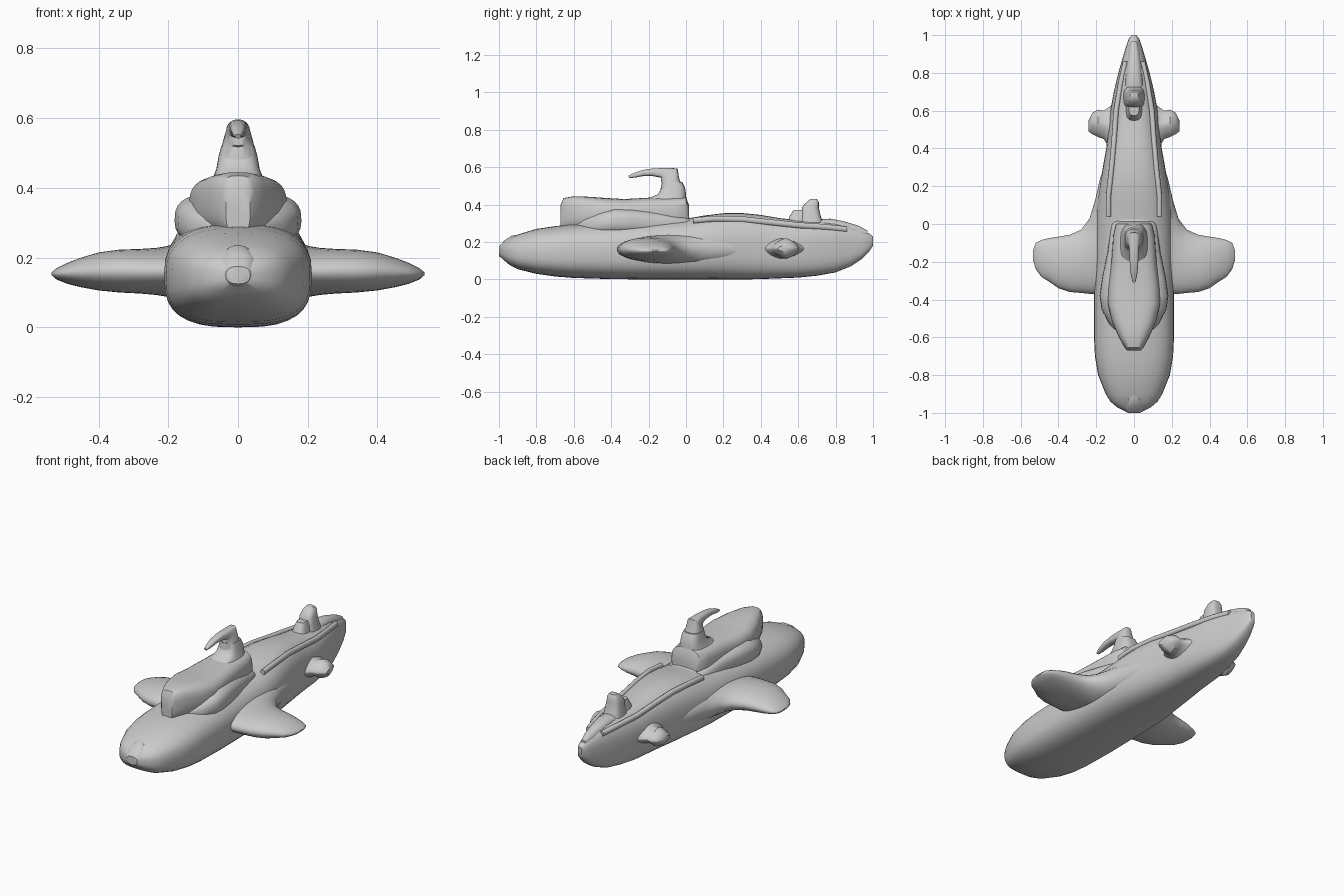
import bpy, bmesh, math
from mathutils import Vector as V


def ring(c, u, v, n_top=2.4, n_bot=2.4, count=32):
    """Closed rounded-box section around c with half axes u and v."""
    pts = []
    for i in range(count):
        a = 2 * math.pi * i / count
        ca, sa = math.cos(a), math.sin(a)
        p = 2 / (n_top if sa >= 0 else n_bot)
        pts.append(V(c) + V(u) * math.copysign(abs(ca) ** p, ca)
                   + V(v) * math.copysign(abs(sa) ** p, sa))
    return pts


def loft(name, rings, mirror=False, angle=40):
    bm = bmesh.new()
    rows = [[bm.verts.new(p) for p in r] for r in rings]
    n = len(rows[0])
    for a, b in zip(rows, rows[1:]):
        for i in range(n):
            j = (i + 1) % n
            bm.faces.new((a[i], a[j], b[j], b[i]))
    bm.faces.new(rows[0])
    bm.faces.new(rows[-1])
    bmesh.ops.recalc_face_normals(bm, faces=bm.faces)
    mesh = bpy.data.meshes.new(name)
    bm.to_mesh(mesh)
    bm.free()
    ob = bpy.data.objects.new(name, mesh)
    bpy.context.collection.objects.link(ob)
    if mirror:
        ob.modifiers.new("mirror", 'MIRROR')
    bpy.ops.object.select_all(action='DESELECT')
    ob.select_set(True)
    bpy.context.view_layer.objects.active = ob
    bpy.ops.object.shade_smooth_by_angle(angle=math.radians(angle))
    return ob


def along_y(stations, n_top=2.4, n_bot=2.4):
    """Sections (y, half width, bottom z, top z)."""
    return [ring((0, y, (a + b) / 2), (w, 0, 0), (0, 0, (b - a) / 2), n_top, n_bot)
            for y, w, a, b in stations]


def along_x(stations, n=2.0):
    """Sections (x, rear y, front y, bottom z, top z)."""
    return [ring((x, (p + q) / 2, (a + b) / 2), (0, (p - q) / 2, 0), (0, 0, (b - a) / 2), n, n)
            for x, p, q, a, b in stations]


def along_z(stations, n=3.0):
    """Sections (z, front y, rear y, half width)."""
    return [ring((0, (p + q) / 2, z), (w, 0, 0), (0, (q - p) / 2, 0), n, n)
            for z, p, q, w in stations]


# Main hull
loft("hull", along_y([
    (-1.0, .03, .13, .17), (-.97, .09, .10, .20), (-.94, .125, .075, .222),
    (-.9, .15, .055, .24), (-.8, .19, .03, .27), (-.7, .207, .016, .285),
    (-.6, .212, .008, .295), (-.4, .212, .002, .305), (-.2, .207, 0, .315),
    (0, .205, 0, .325), (.1, .197, 0, .342), (.2, .182, 0, .354),
    (.3, .165, 0, .355), (.4, .147, .002, .345), (.5, .135, .006, .328),
    (.6, .125, .01, .316), (.7, .107, .02, .315), (.8, .083, .038, .305),
    (.88, .06, .07, .285), (.94, .042, .11, .262), (.98, .028, .15, .245),
    (1.0, .012, .18, .23)], 2.5, 3.0))

# Side wings with a long fillet behind the root
loft("wing", along_x([
    (.12, .42, -.39, .07, .25), (.18, .24, -.375, .08, .24),
    (.205, .13, -.37, .088, .233), (.235, .03, -.37, .093, .228),
    (.28, -.03, -.365, .097, .225), (.34, -.057, -.36, .1, .223),
    (.40, -.067, -.34, .106, .215), (.45, -.075, -.305, .115, .2),
    (.49, -.085, -.28, .125, .185), (.52, -.10, -.24, .137, .17),
    (.535, -.14, -.19, .15, .158)]), mirror=True)

# Rear side pods
loft("side_pod", along_x([
    (.09, .66, .36, .09, .235), (.13, .62, .40, .11, .22),
    (.16, .60, .45, .12, .21), (.19, .605, .46, .11, .22),
    (.22, .59, .475, .125, .205), (.24, .55, .49, .15, .18)], 1.5), mirror=True)

# Stepped base of the deckhouse
loft("deck_skirt", along_y([
    (-.60, .06, .22, .31), (-.53, .13, .22, .34), (-.45, .172, .22, .37),
    (-.38, .182, .22, .39), (-.28, .168, .22, .385), (-.15, .14, .22, .37),
    (0, .12, .22, .34), (.04, .09, .22, .32)], 3.0))

# Deckhouse with a wedge front
loft("deckhouse", along_y([
    (-.67, .035, .26, .40), (-.655, .05, .26, .435), (-.6, .08, .26, .445),
    (-.52, .115, .25, .442), (-.42, .14, .25, .435), (-.33, .135, .25, .43),
    (-.2, .12, .25, .437), (-.06, .11, .25, .44), (0, .095, .25, .44),
    (.015, .08, .26, .40)], 3.2))

# Funnel foot
loft("funnel_base", along_z([
    (.40, -.23, .005, .085), (.435, -.20, .002, .07), (.455, -.15, 0, .062),
    (.49, -.13, -.005, .056), (.52, -.125, -.02, .048)]))

# Hooked funnel: centre y, z, in-plane half axis (y, z), half width
hook = [(-.07, .44, .065, 0, .06), (-.075, .49, .06, 0, .052),
        (-.083, .53, .046, .012, .044), (-.09, .558, .045, .036, .034),
        (-.125, .570, .008, .026, .027), (-.18, .573, .0, .02, .024),
        (-.23, .569, -.003, .016, .021), (-.275, .557, -.004, .012, .016),
        (-.306, .548, -.003, .006, .008)]
loft("hooked_funnel", [ring((0, y, z), (w, 0, 0), (0, a, b), 2.6, 2.6)
                       for y, z, a, b, w in hook])

# Stern post with its low step and tail fairing
loft("stern_post", along_z([
    (.28, .60, .74, .06), (.34, .615, .72, .048), (.385, .62, .71, .042),
    (.415, .645, .71, .034), (.43, .665, .70, .022)]))
loft("stern_step", along_z([
    (.27, .53, .66, .05), (.34, .555, .66, .036), (.372, .575, .65, .026)]))
loft("tail_fairing", along_y([
    (.70, .05, .25, .32), (.77, .045, .25, .325), (.84, .04, .22, .312),
    (.92, .03, .2, .288), (.97, .018, .2, .262)]))

# Raised deck edge on each side of the rear hull
rail = [(.04, .135, .315), (.15, .135, .325), (.3, .118, .322), (.45, .105, .306),
        (.6, .095, .290), (.75, .07, .28), (.86, .045, .268)]
loft("deck_edge", [ring((x, y, z), (.014, 0, 0), (0, 0, .016), count=10)
                   for y, x, z in rail], mirror=True)

# Worn nose tip
loft("nose_tip", along_y([(-1.0, .035, .125, .175), (-.97, .06, .105, .21),
                          (-.93, .05, .1, .235), (-.88, .02, .12, .24)]))
